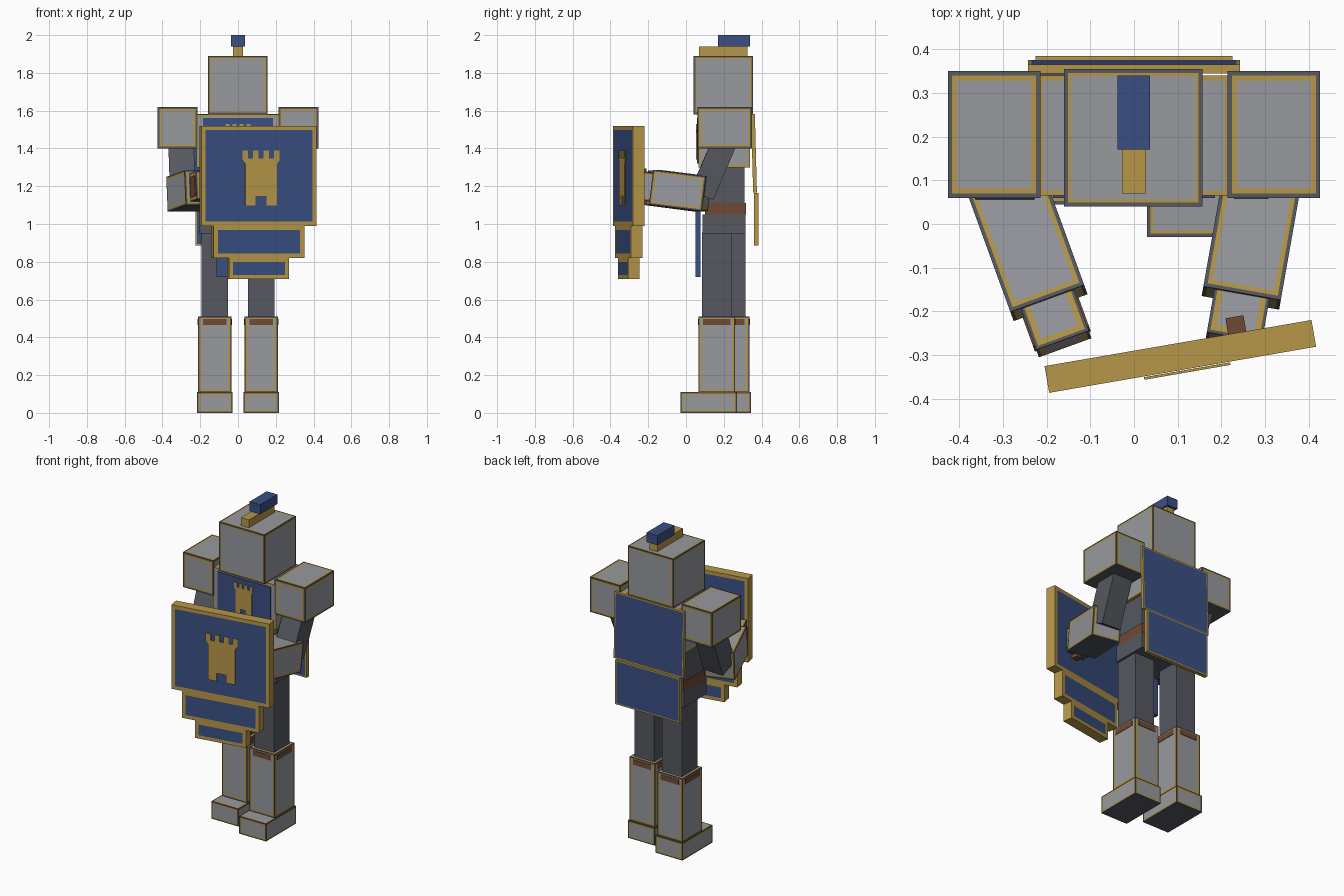
import bpy, bmesh
from math import radians
from mathutils import Matrix, Vector, Euler

if "Cube" in bpy.data.objects:
    bpy.data.objects.remove(bpy.data.objects["Cube"])


def material(name, rgb):
    m = bpy.data.materials.new(name)
    m.diffuse_color = (*rgb, 1)
    m.use_nodes = True
    m.node_tree.nodes["Principled BSDF"].inputs["Base Color"].default_value = m.diffuse_color
    return m


STEEL = material("light_steel", (0.31, 0.32, 0.345))
DARK = material("dark_steel", (0.092, 0.098, 0.118))
GOLD = material("gold", (0.47, 0.31, 0.065))
BLUE = material("royal_blue", (0.042, 0.078, 0.225))
BROWN = material("brown_leather", (0.16, 0.068, 0.035))


def finish(bm, name, mats, loc, rot):
    me = bpy.data.meshes.new(name)
    bm.to_mesh(me)
    bm.free()
    for m in mats:
        me.materials.append(m)
    ob = bpy.data.objects.new(name, me)
    ob.location = loc
    ob.rotation_euler = [radians(a) for a in rot]
    bpy.context.collection.objects.link(ob)
    return ob


def block(name, size, loc, rot=(0, 0, 0), mats=(DARK,), rim=0.013, band=0.014):
    """Box; with three materials every big face gets a rim, a band and a centre."""
    bm = bmesh.new()
    bmesh.ops.create_cube(bm, size=1, matrix=Matrix.Diagonal((*size, 1)))
    if len(mats) == 3:
        bm.normal_update()
        faces = [f for f in bm.faces
                 if min(e.calc_length() for e in f.edges) > 2.3 * (rim + band)
                 and f.normal.z > -0.5]
        for i, t in enumerate((rim, band), 1):
            bmesh.ops.inset_individual(bm, faces=faces, thickness=t)
            for f in faces:
                f.material_index = i
            if i == 1:
                continue
            # the ring left around each centre keeps the band colour
            for f in faces:
                for e in f.edges:
                    for g in e.link_faces:
                        if g is not f:
                            g.material_index = 1
    return finish(bm, name, mats, loc, rot)


def span(name, lo, hi, **kw):
    lo, hi = Vector(lo), Vector(hi)
    return block(name, hi - lo, (lo + hi) / 2, **kw)


def tower(name, scale, loc, rot=(0, 0, 0)):
    """Castle tower emblem as a thin plate."""
    pts = [(-.03, 0), (-.03, .05), (.03, .05), (.03, 0), (.085, .0), (.085, .22), (.1, .24)]
    for a, b in ((.1, .07), (.043, .013), (-.013, -.043), (-.07, -.1)):
        pts += [(a, .29), (b, .29)]
        if b > -.1:
            nxt = {.07: .043, .013: -.013, -.043: -.07}[b]
            pts += [(b, .25), (nxt, .25)]
    pts += [(-.1, .24), (-.085, .22), (-.085, 0)]
    bm = bmesh.new()
    f = bm.faces.new([bm.verts.new((x * scale, 0, (z - .145) * scale)) for x, z in pts])
    r = bmesh.ops.extrude_face_region(bm, geom=[f])
    bmesh.ops.translate(bm, vec=(0, 0.006, 0),
                        verts=[v for v in r["geom"] if isinstance(v, bmesh.types.BMVert)])
    bmesh.ops.recalc_face_normals(bm, faces=bm.faces)
    return finish(bm, name, [GOLD], loc, rot)


ARMOUR = (DARK, GOLD, STEEL)
CLOTH = (GOLD, GOLD, BLUE)

# Helmet and crest
span("helmet", (-.16, .04, 1.58), (.157, .355, 1.89), mats=ARMOUR, rim=.013, band=.01)
span("crest_base", (-.027, .07, 1.89), (.027, .325, 1.94), mats=(GOLD,))
span("crest", (-.038, .17, 1.94), (.037, .34, 2.0), mats=(BLUE,))

# Torso
span("chest", (-.22, .065, 1.3), (.22, .34, 1.58), mats=(GOLD, GOLD, STEEL), rim=.006, band=.01)
span("chest_cloth", (-.185, .059, 1.32), (.185, .066, 1.56), mats=(BLUE,))
tower("chest_emblem", .65, (0, .054, 1.435))
span("waist", (-.2, .105, 1.1), (.2, .31, 1.3))
span("belt", (-.205, .1, 1.05), (.205, .317, 1.11), mats=(BROWN,))
span("hips", (-.205, .087, .95), (.205, .315, 1.05))
span("tabard", (-.115, .05, .72), (.115, .077, 1.07), mats=(BLUE,))

# Cape in two panels
block("upper_cape", (.485, .02, .415), (0, .36, 1.375), (1.5, 0, 0), CLOTH, .005, .006)
block("lower_cape", (.45, .024, .28), (0, .373, 1.025), (0, 0, 0), CLOTH, .006, .006)

# Legs: the right one stands a little further forward
for side, sx, dy in (("left", -1, .075), ("right", 1, 0)):
    x = .123 * sx
    block(side + "_thigh", (.138, .155, .45), (x, .163 + dy, .73))
    block(side + "_greave", (.175, .195, .4), (x, .163 + dy, .31), mats=ARMOUR, rim=.01, band=.014)
    block(side + "_garter_front", (.125, .201, .032), (x, .163 + dy, .482), mats=(BROWN,))
    block(side + "_garter_side", (.181, .145, .032), (x, .163 + dy, .482), mats=(BROWN,))
    block(side + "_boot", (.187, .3, .11), (x, .12 + dy, .055), mats=ARMOUR, rim=.011, band=.011)

# Arms: shoulder, upper arm, then forearm and hand along the same direction
ARMS = (("left", -1, (-.243, -.048, 1.175), 20), ("right", 1, (.27, -.03, 1.178), -10))
for side, sx, c, turn in ARMS:
    block(side + "_shoulder", (.212, .29, .22), (.32 * sx, .205, 1.51), mats=ARMOUR, rim=.014, band=.016)
    block(side + "_upper_arm", (.135, .13, .36), (.298 * sx, .155, 1.32), (-23, 2 * sx, 0))
    rot = (-7, 0, turn)
    R = Euler([radians(a) for a in rot]).to_matrix()
    block(side + "_forearm", (.18, .285, .185), c, rot, ARMOUR, .012, .014)
    block(side + "_hand", (.128, .13, .15), Vector(c) + R @ Vector((0, -.178, 0)), rot, ARMOUR, .01, .018)
    if sx < 0:
        block("left_palm_side", (.136, .07, .11), Vector(c) + R @ Vector((0, -.195, 0)), rot, (BROWN,))

# Shield: three stepped boards on a brown grip
S = Vector((.106, -.303, 0))
for name, w, lo, hi in (("shield_board", .62, .99, 1.52), ("shield_step", .487, .82, .99),
                        ("shield_tip", .322, .71, .82)):
    block(name, (w, .062, hi - lo), S + Vector((0, 0, (lo + hi) / 2)), (0, 0, 9.8), CLOTH,
          .012, .02 if w > .4 else .018)
n = Matrix.Rotation(radians(9.8), 3, 'Z') @ Vector((0, -1, 0))
tower("shield_emblem", 1, S + n * .037 + Vector((.01, 0, 1.243)), (0, 0, 9.8))
block("shield_grip", (.042, .05, .19), (.234, -.237, 1.2), (0, 0, 9.8), (BROWN,))
